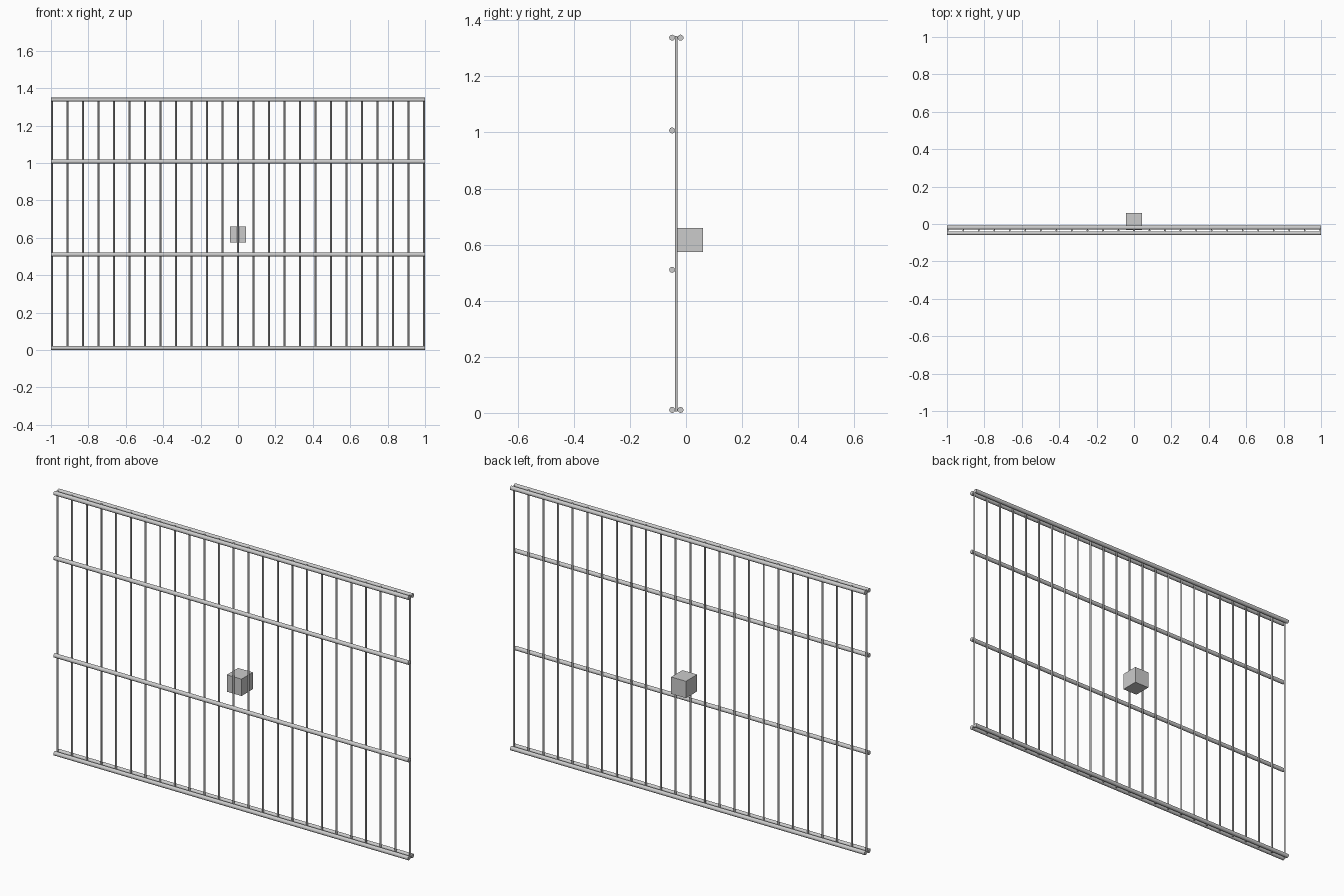
import bpy
from math import pi

if "Cube" in bpy.data.objects:
    bpy.data.objects.remove(bpy.data.objects["Cube"])


def rod(name, loc, radius, length, rot, sides):
    bpy.ops.mesh.primitive_cylinder_add(vertices=sides, radius=radius, depth=length,
                                        location=loc, rotation=rot)
    ob = bpy.context.object
    ob.name = name
    bpy.ops.object.shade_smooth_by_angle(angle=pi / 3.5)
    return ob


RAIL_R, BAR_R = 0.0105, 0.0046
Y_FRONT, Y_BACK = -0.0495, -0.0195
Y_BAR = (Y_FRONT + Y_BACK) / 2
Z_LOW, Z_HIGH = 0.0105, 1.338

# horizontal rails: four in front, top and bottom doubled behind
for i, z in enumerate((Z_LOW, 0.51, 1.007, Z_HIGH)):
    rod(f"front_rail_{i}", (0, Y_FRONT, z), RAIL_R, 2.0, (0, pi / 2, 0), 16)
for i, z in enumerate((Z_LOW, Z_HIGH)):
    rod(f"back_rail_{i}", (0, Y_BACK, z), RAIL_R, 2.0, (0, pi / 2, 0), 16)

# thin vertical bars clamped between the rails
COUNT = 25
for i in range(COUNT):
    x = -0.995 + 1.99 * i / (COUNT - 1)
    rod(f"bar_{i:02d}", (x, Y_BAR, (Z_LOW + Z_HIGH) / 2), BAR_R, 1.34, (0, 0, 0), 12)

# lock box on the back
bpy.ops.mesh.primitive_cube_add(size=1, location=(0, 0.0145, 0.617))
box = bpy.context.object
box.name = "lock_box"
box.scale = (0.083, 0.091, 0.086)
bpy.ops.object.transform_apply(location=False, rotation=False, scale=True)
